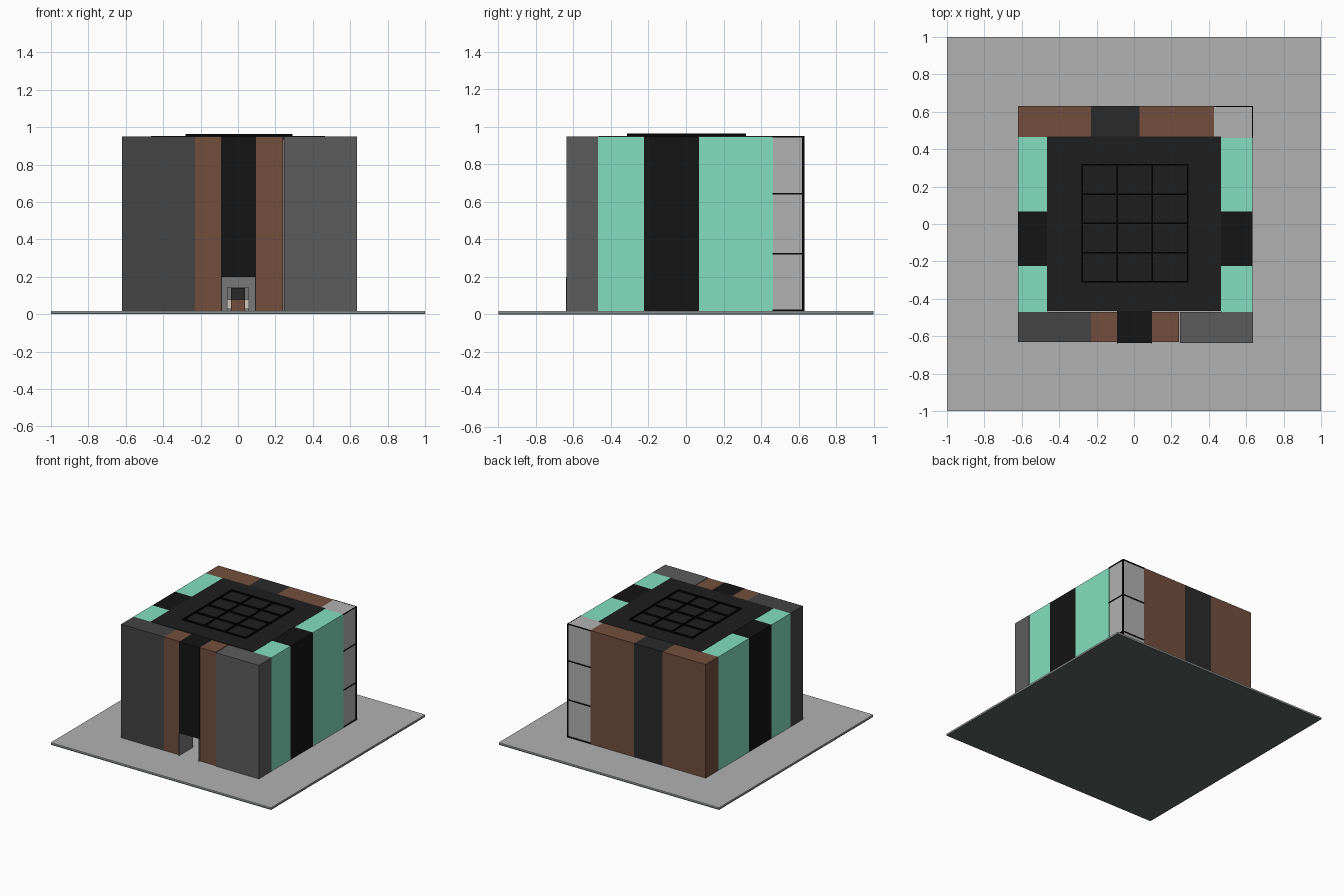
import bpy

if "Cube" in bpy.data.objects:
    bpy.data.objects.remove(bpy.data.objects["Cube"])

MATS = {}
COLORS = {
    "slate": (92, 104, 102), "plate": (176, 176, 176), "mint": (130, 222, 190),
    "black": (27, 27, 27), "line": (12, 12, 12), "charcoal": (70, 70, 70),
    "grey": (93, 93, 93), "brown": (115, 80, 64), "roof": (36, 36, 36),
    "dark": (46, 46, 46), "light": (176, 176, 176), "inner": (120, 120, 120),
    "beige": (205, 198, 185),
}


def mat(key):
    if key not in MATS:
        m = bpy.data.materials.new(key + "_paint")
        m.diffuse_color = [(c / 255) ** 2.2 for c in COLORS[key]] + [1]
        m.use_nodes = True
        m.node_tree.nodes["Principled BSDF"].inputs["Base Color"].default_value = m.diffuse_color
        MATS[key] = m
    return MATS[key]


def box(name, x, y, z, color):
    """Box from (min, max) ranges."""
    bpy.ops.mesh.primitive_cube_add(size=1, location=[sum(r) / 2 for r in (x, y, z)])
    ob = bpy.context.object
    ob.name = name
    ob.scale = [r[1] - r[0] for r in (x, y, z)]
    bpy.ops.object.transform_apply(location=False, rotation=False, scale=True)
    ob.data.materials.append(mat(color))
    return ob


FLOOR, TOP = 0.018, 0.95
WALL = (FLOOR, TOP)

# Ground plate: coloured underside, grey top
box("plate_underside", (-1, 1), (-1, 1), (0, 0.01), "slate")
box("plate_top", (-1, 1), (-1, 1), (0.01, FLOOR), "plate")

# Front wall panels
FRONT = (-0.63, -0.47)
box("front_left_wall", (-0.62, -0.23), FRONT, WALL, "charcoal")
box("front_left_pillar", (-0.23, -0.09), FRONT, WALL, "brown")
box("front_right_pillar", (0.095, 0.24), FRONT, WALL, "brown")
box("front_right_wall", (0.245, 0.635), (-0.637, -0.47), WALL, "grey")
box("over_door_panel", (-0.09, 0.095), (-0.635, -0.465), (0.2, TOP), "black")

# Side walls
for side, xr in (("left", (-0.62, -0.462)), ("right", (0.465, 0.634))):
    box(side + "_front_panel", xr, (-0.47, -0.225), WALL, "mint")
    box(side + "_middle_panel", xr, (-0.225, 0.068), WALL, "black")
    box(side + "_back_panel", xr, (0.068, 0.465), WALL, "mint")

# Back wall
BACK = (0.465, 0.63)
box("back_left_panel", (-0.62, -0.23), BACK, WALL, "brown")
box("back_middle_panel", (-0.23, 0.03), BACK, WALL, "dark")
box("back_right_panel", (0.03, 0.428), BACK, WALL, "brown")

# Corner stack of three light blocks with dark trim
LEVELS = (FLOOR, 0.325, 0.645, TOP)
for i in range(3):
    box(f"corner_block_{i + 1}", (0.428, 0.632), (0.46, 0.626),
        (LEVELS[i], LEVELS[i + 1]), "light")
box("corner_trim", (0.627, 0.637), (0.619, 0.631), WALL, "line")
for i, z in enumerate((0.023, 0.325, 0.645, 0.947)):
    zr = (z - 0.004, z + 0.004)
    box(f"side_trim_{i + 1}", (0.631, 0.636), (0.46, 0.631), zr, "line")
    box(f"back_trim_{i + 1}", (0.428, 0.636), (0.625, 0.631), zr, "line")

# Flat roof
box("roof", (-0.464, 0.466), (-0.466, 0.468), (0.935, 0.952), "roof")

# Skylight grid of raised bars
X0, X1, Y0, Y1 = -0.278, 0.287, -0.31, 0.316
BAR, GRID = 0.004, (0.952, 0.965)
for i in range(4):
    x = X0 + (X1 - X0) * i / 3
    box(f"skylight_long_bar_{i + 1}", (x - BAR, x + BAR), (Y0 - BAR, Y1 + BAR), GRID, "line")
for i in range(5):
    y = Y0 + (Y1 - Y0) * i / 4
    box(f"skylight_cross_bar_{i + 1}", (X0 - BAR, X1 + BAR), (y - BAR, y + BAR), GRID, "line")

# Doorway lining and inner back panel
for side, xr in (("left", (-0.091, -0.085)), ("right", (0.09, 0.096))):
    box(side + "_door_jamb", xr, (-0.639, -0.465), (FLOOR, 0.2), "inner")
box("inner_back_panel", (-0.46, 0.46), (0.45, 0.464), (FLOOR, 0.935), "inner")

# Armchair seen through the doorway
box("chair_seat", (-0.037, 0.037), (-0.06, 0.04), (FLOOR, 0.08), "brown")
box("chair_back", (-0.037, 0.037), (0.04, 0.06), (FLOOR, 0.14), "dark")
box("chair_headboard", (-0.06, 0.06), (0.06, 0.07), (FLOOR, 0.142), "inner")
for side, xr in (("left", (-0.058, -0.037)), ("right", (0.037, 0.058))):
    box(side + "_armrest", xr, (-0.05, 0.06), (0.028, 0.08), "beige")
